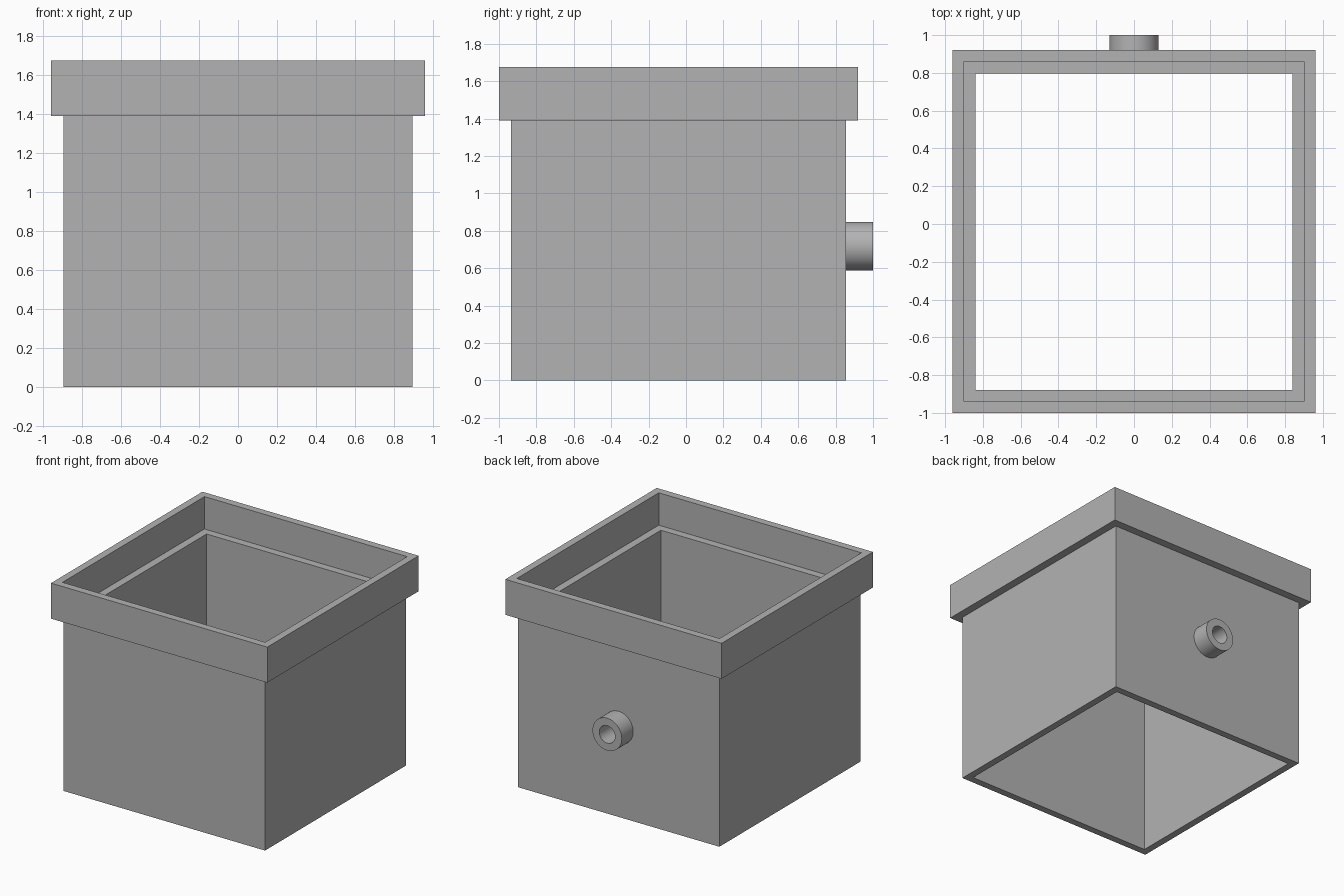
import bpy, bmesh, math
from mathutils import Matrix

cube = bpy.data.objects.get("Cube")
if cube:
    bpy.data.objects.remove(cube, do_unlink=True)

grey = bpy.data.materials.new("concrete_grey")
grey.use_nodes = True
colour = (0.45, 0.45, 0.45, 1)
grey.diffuse_color = colour
grey.node_tree.nodes["Principled BSDF"].inputs["Base Color"].default_value = colour


def swept_ring(name, section, sides, turn, matrix):
    """Sweep a closed (radius, height) section around z with the given side count."""
    bm = bmesh.new()
    rings = []
    for i in range(sides):
        a = turn + math.tau * i / sides
        rings.append([bm.verts.new((r * math.cos(a), r * math.sin(a), z)) for r, z in section])
    n = len(section)
    for i in range(sides):
        a, b = rings[i], rings[(i + 1) % sides]
        for j in range(n):
            k = (j + 1) % n
            bm.faces.new((a[j], b[j], b[k], a[k]))
    bmesh.ops.recalc_face_normals(bm, faces=bm.faces)
    bm.transform(matrix)
    mesh = bpy.data.meshes.new(name)
    bm.to_mesh(mesh)
    bm.free()
    mesh.materials.append(grey)
    obj = bpy.data.objects.new(name, mesh)
    bpy.context.collection.objects.link(obj)
    return obj


# Square box open at top and bottom, with a wider rim and an inner ledge
outer, inner = 0.895, 0.838
rim_outer, rim_inner = 0.96, 0.90
rim_base, ledge, top = 1.39, 1.415, 1.675
centre_y = -0.04
section = [(outer, 0), (outer, rim_base), (rim_outer, rim_base), (rim_outer, top),
           (rim_inner, top), (rim_inner, ledge), (inner, ledge), (inner, 0)]
section = [(half * math.sqrt(2), z) for half, z in section]
box = swept_ring("box_with_rim", section, 4, math.pi / 4, Matrix.Translation((0, centre_y, 0)))

# Pipe stub on the back wall
pipe_radius, bore, pipe_z = 0.13, 0.07, 0.718
wall_y = centre_y + outer
to_back = Matrix.Translation((0, 0, pipe_z)) @ Matrix.Rotation(-math.pi / 2, 4, "X")
pipe = swept_ring("outlet_pipe", [(bore, wall_y), (pipe_radius, wall_y), (pipe_radius, 1), (bore, 1)],
                  48, 0, to_back)

# Bore through the back wall
bpy.ops.mesh.primitive_cylinder_add(vertices=48, radius=bore, depth=0.3,
                                    location=(0, wall_y, pipe_z), rotation=(math.pi / 2, 0, 0))
cutter = bpy.context.object
cutter.name = "bore_cutter"
cutter.hide_render = True
cutter.data.materials.append(grey)
cut = box.modifiers.new("bore", "BOOLEAN")
cut.operation = "DIFFERENCE"
cut.solver = "EXACT"
cut.object = cutter
bpy.ops.object.select_all(action="DESELECT")
box.select_set(True)
bpy.context.view_layer.objects.active = box
bpy.ops.object.modifier_apply(modifier=cut.name)
bpy.data.objects.remove(cutter, do_unlink=True)

# Smooth the round surfaces, keep the corners sharp
pipe.select_set(True)
bpy.ops.object.shade_smooth_by_angle(angle=math.radians(30))
